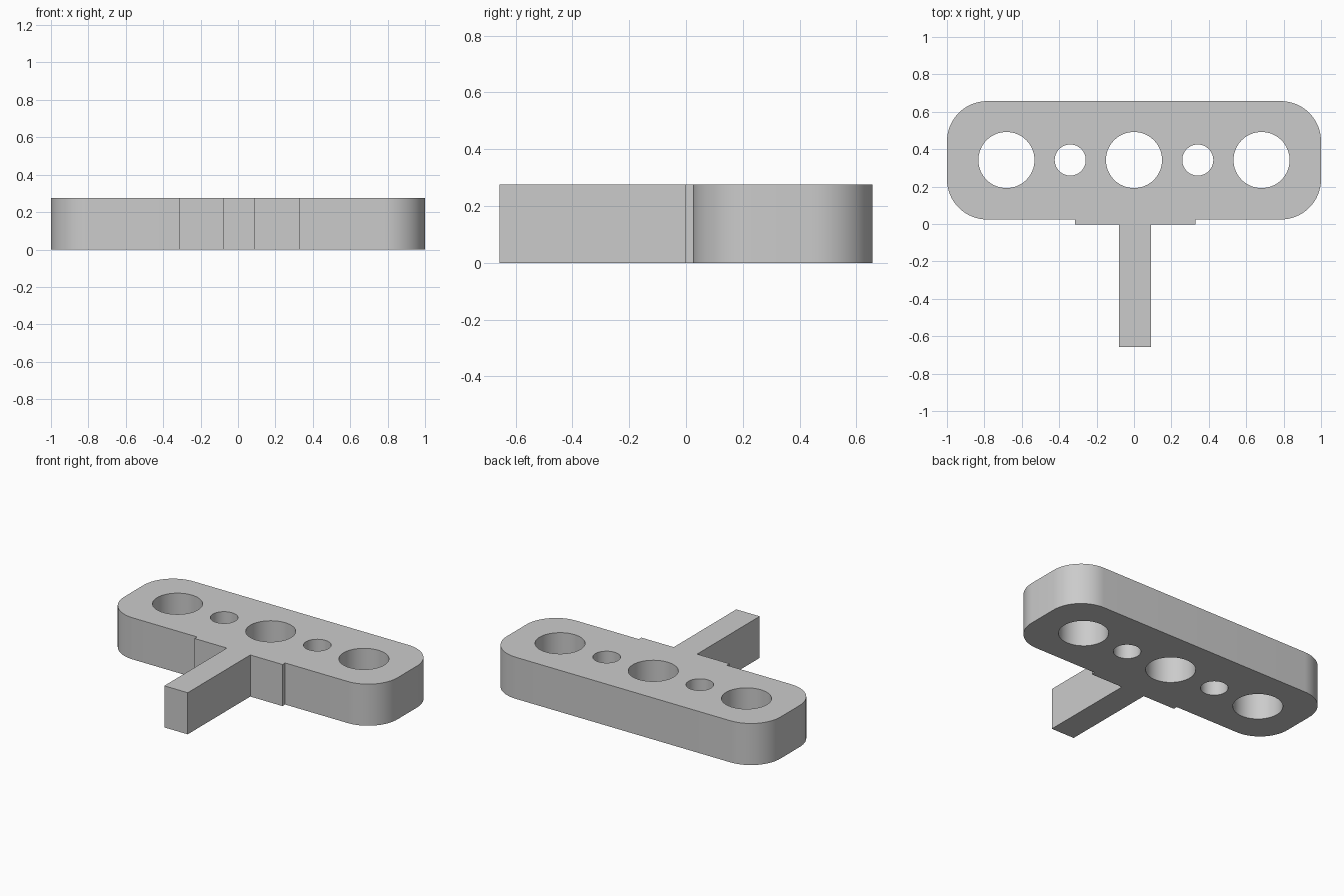
import bpy, bmesh
from math import cos, sin, pi

cube = bpy.data.objects.get("Cube")
if cube:
    bpy.data.objects.remove(cube, do_unlink=True)

HEIGHT = 0.275
FRONT, BACK = 0.024, 0.657      # bar depth limits
PAD_FRONT, STEM_FRONT = -0.003, -0.657
RADIUS = 0.215
HOLE_Y = 0.342


def arc(cx, cy, r, start, sweep, steps):
    """Points along an arc, both ends included."""
    return [(cx + r * cos(start + sweep * i / steps),
             cy + r * sin(start + sweep * i / steps)) for i in range(steps + 1)]


def corner(sx, cy, start):
    return arc(sx * (1 - RADIUS), cy, RADIUS, start, pi / 2, 16)


def add_loop(bm, points):
    verts = [bm.verts.new((x, y, 0)) for x, y in points]
    for a, b in zip(verts, verts[1:] + verts[:1]):
        bm.edges.new((a, b))


# Outline: rounded bar, shallow pad and long stem
outline = (corner(1, FRONT + RADIUS, -pi / 2)
           + corner(1, BACK - RADIUS, 0)
           + corner(-1, BACK - RADIUS, pi / 2)
           + corner(-1, FRONT + RADIUS, pi)
           + [(-0.315, FRONT), (-0.315, PAD_FRONT),
              (-0.079, PAD_FRONT), (-0.079, STEM_FRONT),
              (0.092, STEM_FRONT), (0.092, PAD_FRONT),
              (0.328, PAD_FRONT), (0.328, FRONT)])

bm = bmesh.new()
add_loop(bm, outline)

# Row of round through holes, large and small alternating
for x, r in ((-0.682, 0.15), (-0.341, 0.083), (0, 0.15), (0.341, 0.083), (0.682, 0.15)):
    add_loop(bm, arc(x, HOLE_Y, r, 0, 2 * pi, 64)[:-1])

# Fill the profile and extrude it to full height
bmesh.ops.triangle_fill(bm, use_beauty=True, edges=bm.edges[:])
result = bmesh.ops.extrude_face_region(bm, geom=bm.faces[:], use_keep_orig=True)
top = [v for v in result["geom"] if isinstance(v, bmesh.types.BMVert)]
bmesh.ops.translate(bm, verts=top, vec=(0, 0, HEIGHT))
bmesh.ops.recalc_face_normals(bm, faces=bm.faces[:])

mesh = bpy.data.meshes.new("bracket_plate")
bm.to_mesh(mesh)
bm.free()
bracket = bpy.data.objects.new("bracket_plate", mesh)
bpy.context.collection.objects.link(bracket)

# Plain grey finish
grey = bpy.data.materials.new("light grey")
grey.use_nodes = True
colour = (0.6, 0.6, 0.6, 1)
grey.diffuse_color = colour
grey.node_tree.nodes["Principled BSDF"].inputs["Base Color"].default_value = colour
mesh.materials.append(grey)

# Smooth curved walls, crisp edges
bpy.ops.object.select_all(action="DESELECT")
bracket.select_set(True)
bpy.context.view_layer.objects.active = bracket
bpy.ops.object.shade_smooth_by_angle(angle=pi / 6)
